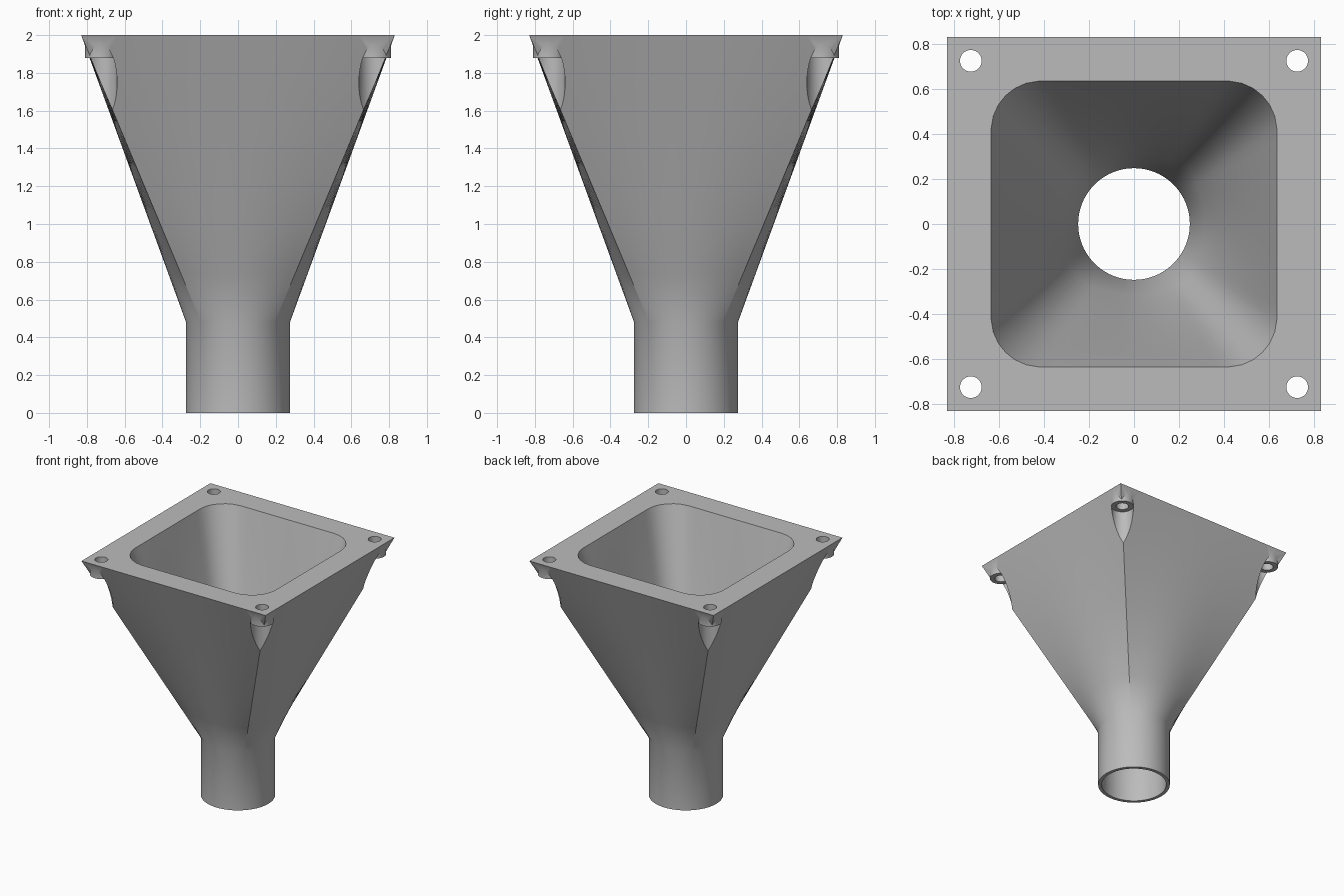
import bpy, bmesh, math

cube = bpy.data.objects.get("Cube")
if cube:
    bpy.data.objects.remove(cube, do_unlink=True)

SIDES = 96
NECK_Z, TOP_Z = 0.48, 2.0

grey = bpy.data.materials.new("plain grey")
grey.use_nodes = True
grey.diffuse_color = (0.5, 0.5, 0.5, 1)
grey.node_tree.nodes["Principled BSDF"].inputs["Base Color"].default_value = (0.5, 0.5, 0.5, 1)


def outline(half, radius):
    """Rounded square; radius 0 is a square and radius = half is a circle."""
    points = []
    m = half - radius
    for i in range(SIDES):
        angle = 2 * math.pi * i / SIDES
        c, s = math.cos(angle), math.sin(angle)
        a, b = max(abs(c), abs(s)), min(abs(c), abs(s))
        t = half / a
        if t * b > m + 1e-6:
            k = m * (a + b)
            t = k + math.sqrt(max(k * k - 2 * m * m + radius * radius, 0))
        points.append((t * c, t * s))
    return points


def loft(low, high, steps):
    """Straight blend between two outlines from the neck to the rim."""
    rings = []
    for j in range(steps + 1):
        f = j / steps
        z = NECK_Z + (TOP_Z - NECK_Z) * f
        rings.append([(p[0] + (q[0] - p[0]) * f, p[1] + (q[1] - p[1]) * f, z)
                      for p, q in zip(low, high)])
    return rings


def cylinder(name, x, y, radius, z0, z1):
    bpy.ops.mesh.primitive_cylinder_add(vertices=48, radius=radius, depth=z1 - z0,
                                        location=(x, y, (z0 + z1) / 2))
    obj = bpy.context.object
    obj.name = name
    obj.hide_render = True
    obj.data.materials.append(grey)
    return obj


# Hollow body: up the outside, across the rim, down the inside, closed at the foot
pipe_out, pipe_in = outline(0.275, 0.275), outline(0.248, 0.248)
outside = [[(x, y, 0) for x, y in pipe_out]] + loft(pipe_out, outline(0.83, 0), 6)
inside = [[(x, y, 0) for x, y in pipe_in]] + loft(pipe_in, outline(0.635, 0.22), 6)
bm = bmesh.new()
rings = [[bm.verts.new(p) for p in ring] for ring in outside + inside[::-1]]
for lower, upper in zip(rings, rings[1:] + rings[:1]):
    for i in range(SIDES):
        j = (i + 1) % SIDES
        bm.faces.new((lower[i], lower[j], upper[j], upper[i]))
bmesh.ops.triangulate(bm, faces=bm.faces[:])
bmesh.ops.recalc_face_normals(bm, faces=bm.faces[:])
mesh = bpy.data.meshes.new("funnel_body")
bm.to_mesh(mesh)
bm.free()
body = bpy.data.objects.new("funnel_body", mesh)
bpy.context.collection.objects.link(body)
mesh.materials.append(grey)


def combine(tool, operation):
    mod = body.modifiers.new(tool.name, 'BOOLEAN')
    mod.operation, mod.solver, mod.object = operation, 'EXACT', tool
    bpy.ops.object.select_all(action='DESELECT')
    body.select_set(True)
    bpy.context.view_layer.objects.active = body
    bpy.ops.object.modifier_apply(modifier=mod.name)
    bpy.data.objects.remove(tool, do_unlink=True)


# Corner mounts: screw-access scoop, boss under the rim, through hole
for sx in (-1, 1):
    for sy in (-1, 1):
        x, y = sx * 0.725, sy * 0.725
        combine(cylinder("scoop_cutter", x, y, 0.085, 1.4, 1.88), 'DIFFERENCE')
        combine(cylinder("screw_boss", x, y, 0.085, 1.88, 1.99), 'UNION')
        combine(cylinder("hole_cutter", x, y, 0.048, 1.8, 2.1), 'DIFFERENCE')

bpy.ops.object.shade_smooth_by_angle(angle=math.radians(30))
